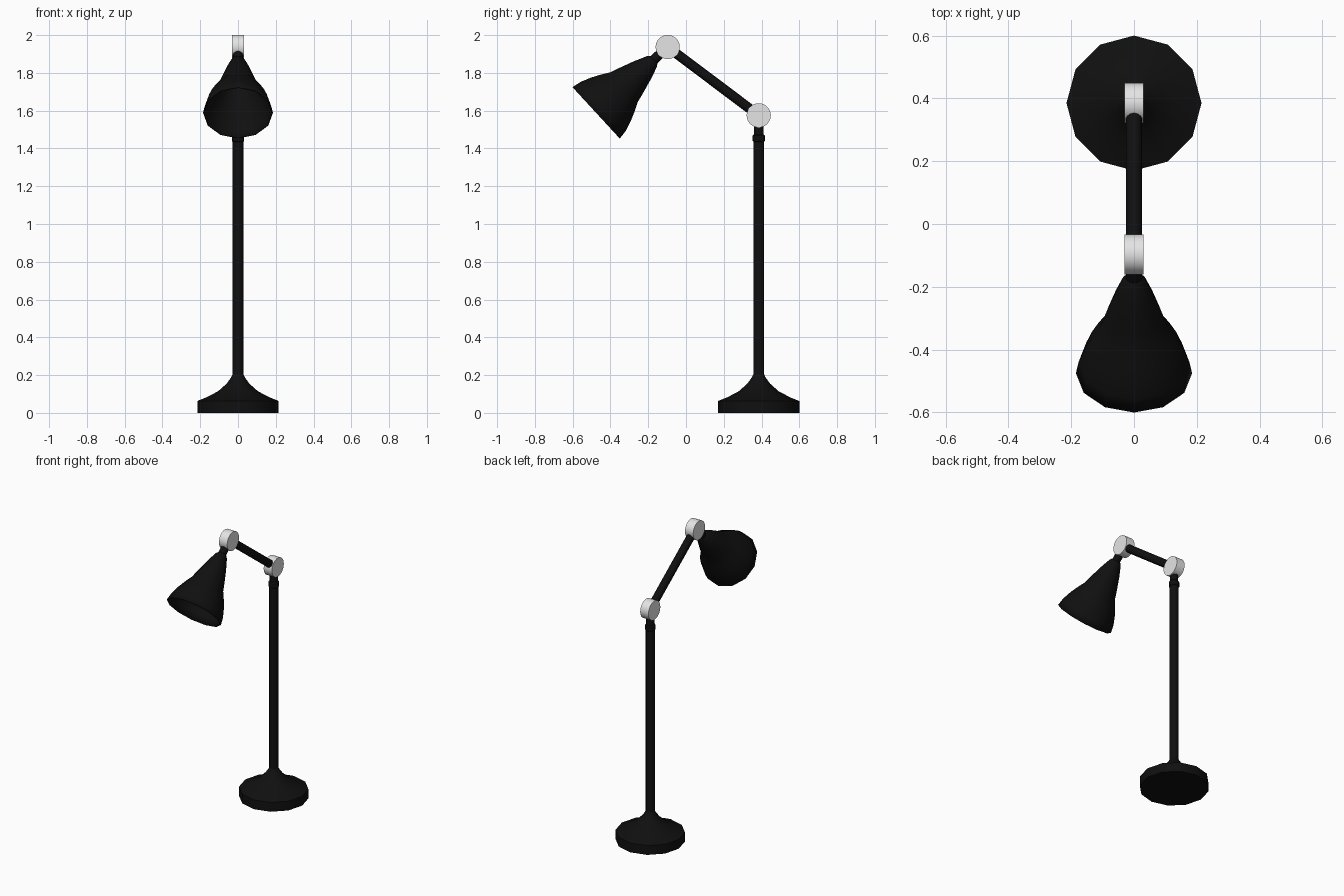
import bpy, bmesh, math
from mathutils import Vector, Matrix

if "Cube" in bpy.data.objects:
    bpy.data.objects.remove(bpy.data.objects["Cube"])


def material(name, rgb):
    m = bpy.data.materials.new(name)
    m.diffuse_color = (*rgb, 1)
    m.use_nodes = True
    m.node_tree.nodes["Principled BSDF"].inputs["Base Color"].default_value = m.diffuse_color
    return m


BLACK = material("black_metal", (0.005, 0.005, 0.005))
SILVER = material("silver_joint", (0.78, 0.78, 0.78))


def lathe(name, origin, axis, side, profile, mat, n=12, caps=(True, True), angle=40):
    """Revolve (radius, height) pairs around an axis, first vertex toward side."""
    w = Vector(axis).normalized()
    u = Vector(side)
    u = (u - w * u.dot(w)).normalized()
    v = w.cross(u)
    bm = bmesh.new()
    rings = []
    for r, h in profile:
        ring = []
        for i in range(n):
            a = 2 * math.pi * i / n
            p = Vector(origin) + w * h + (u * math.cos(a) + v * math.sin(a)) * r
            ring.append(bm.verts.new(p))
        rings.append(ring)
    for a, b in zip(rings, rings[1:]):
        for i in range(n):
            j = (i + 1) % n
            bm.faces.new((a[i], a[j], b[j], b[i]))
    if caps[0]:
        bm.faces.new(rings[0][::-1])
    if caps[1]:
        bm.faces.new(rings[-1])
    me = bpy.data.meshes.new(name)
    bm.to_mesh(me)
    bm.free()
    me.materials.append(mat)
    ob = bpy.data.objects.new(name, me)
    bpy.context.collection.objects.link(ob)
    bpy.ops.object.select_all(action='DESELECT')
    bpy.context.view_layer.objects.active = ob
    ob.select_set(True)
    bpy.ops.object.shade_smooth_by_angle(angle=math.radians(angle))
    return ob


ELBOW = Vector((0, 0.385, 1.575))
HEAD = Vector((0, -0.097, 1.937))
RIM = Vector((0, -0.475, 1.589))
UP, X, Y = (0, 0, 1), (1, 0, 0), (0, 1, 0)
FOOT = (0, 0.385, 0)

# Flared foot
lathe("base", FOOT, UP, Y,
      [(0.215, 0), (0.215, 0.063), (0.165, 0.083), (0.105, 0.115),
       (0.06, 0.155), (0.035, 0.19), (0.028, 0.205)], BLACK)
# Pole with collar and short neck
lathe("pole", FOOT, UP, Y, [(0.028, 0.19), (0.028, 1.445)], BLACK)
lathe("pole_collar", FOOT, UP, Y,
      [(0.028, 1.435), (0.033, 1.44), (0.033, 1.468), (0.026, 1.475)], BLACK)
lathe("pole_neck", FOOT, UP, Y, [(0.025, 1.46), (0.025, 1.55)], BLACK)

# Round joints
for name, c in (("elbow_joint", ELBOW), ("head_joint", HEAD)):
    lathe(name, c, X, Y, [(0.064, -0.031), (0.064, 0.031)], SILVER, n=32)

# Upper arm
d = HEAD - ELBOW
lathe("upper_arm", ELBOW, d, UP, [(0.026, 0.03), (0.026, d.length - 0.03)], BLACK)

# Lamp shade, open at the rim, and its neck
d = HEAD - RIM
lathe("shade_neck", RIM, d, UP, [(0.026, 0.39), (0.026, d.length - 0.03)], BLACK)
shade = lathe("shade", RIM, d, UP,
              [(0.185, 0), (0.176, 0.05), (0.156, 0.105), (0.132, 0.155), (0.107, 0.2),
               (0.092, 0.25), (0.066, 0.33), (0.039, 0.4), (0.027, 0.415)],
              BLACK, caps=(False, True))
mod = shade.modifiers.new("thickness", 'SOLIDIFY')
mod.thickness = 0.006
mod.offset = -1
